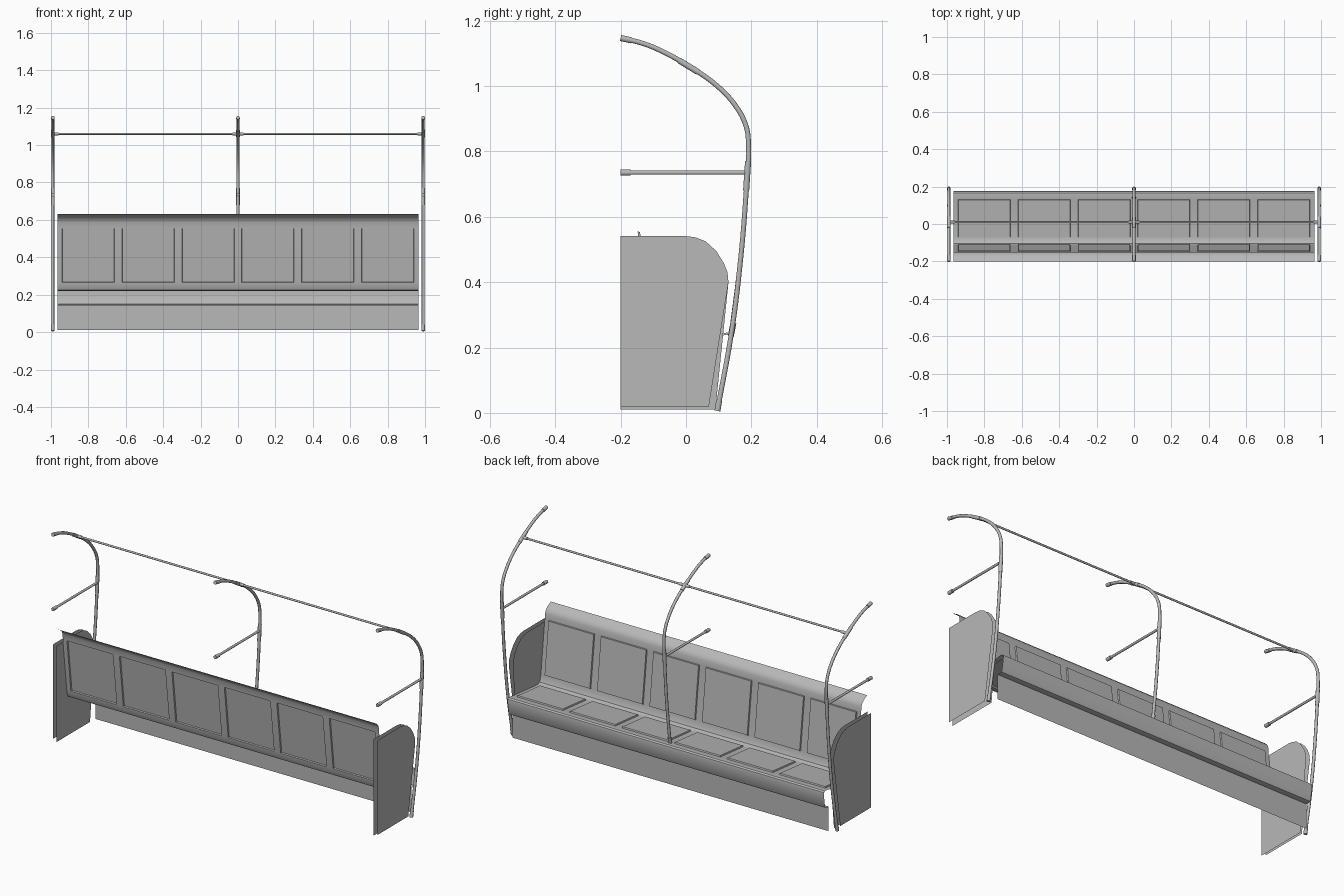
import bpy
import bmesh
from math import radians

cube = bpy.data.objects.get("Cube")
if cube:
    bpy.data.objects.remove(cube, do_unlink=True)

grey = bpy.data.materials.new("plain grey")
grey.use_nodes = True
grey.diffuse_color = (0.48, 0.48, 0.48, 1)
grey.node_tree.nodes["Principled BSDF"].inputs["Base Color"].default_value = (0.48, 0.48, 0.48, 1)

HALF = 0.965      # half length of the bench
POLE_X = 0.99     # end pole position


def smooth(obj, angle=30):
    bpy.ops.object.select_all(action="DESELECT")
    obj.select_set(True)
    bpy.context.view_layer.objects.active = obj
    bpy.ops.object.shade_smooth_by_angle(angle=radians(angle))


def finish(bm, name):
    mesh = bpy.data.meshes.new(name)
    bm.to_mesh(mesh)
    bm.free()
    mesh.materials.append(grey)
    obj = bpy.data.objects.new(name, mesh)
    bpy.context.collection.objects.link(obj)
    smooth(obj)
    return obj


def tube(name, points, radius):
    """Round bar through the points."""
    curve = bpy.data.curves.new(name, "CURVE")
    curve.dimensions = "3D"
    curve.bevel_depth = radius
    curve.bevel_resolution = 3
    curve.resolution_u = 5
    curve.use_fill_caps = True
    spline = curve.splines.new("BEZIER")
    spline.bezier_points.add(len(points) - 1)
    for bp, p in zip(spline.bezier_points, points):
        bp.co = p
        bp.handle_left_type = bp.handle_right_type = "AUTO"
    curve.materials.append(grey)
    obj = bpy.data.objects.new(name, curve)
    bpy.context.collection.objects.link(obj)
    bpy.ops.object.select_all(action="DESELECT")
    obj.select_set(True)
    bpy.context.view_layer.objects.active = obj
    bpy.ops.object.convert(target="MESH")
    smooth(bpy.context.view_layer.objects.active, 50)


def sheet(name, profile, xs, panel_rows=()):
    """Sweep a (y, z) profile along x; chosen rows get raised panels in every odd column."""
    bm = bmesh.new()
    cols = [[bm.verts.new((x, y, z)) for y, z in profile] for x in xs]
    panels = []
    for i in range(len(xs) - 1):
        for j in range(len(profile) - 1):
            a, b = cols[i], cols[i + 1]
            face = bm.faces.new((a[j], a[j + 1], b[j + 1], b[j]))
            if j in panel_rows and i % 2 == 1:
                panels.append(face)
    bm.normal_update()
    if panels:
        bmesh.ops.inset_individual(bm, faces=panels, thickness=0.003, depth=0.007)
    return finish(bm, name)


# Seat and backrest: one pressed shell with six raised panels on each
columns = [-HALF]
for k in range(6):
    start = -0.94 + 0.32 * k
    columns += [start, start + 0.28]
columns.append(HALF)

seat_profile = [
    (0.135, 0.146), (0.153, 0.146), (0.162, 0.149), (0.167, 0.158),
    (0.177, 0.225), (0.175, 0.237), (0.167, 0.243), (0.15, 0.243),
    (0.13, 0.239), (-0.07, 0.219), (-0.09, 0.219), (-0.103, 0.225),
    (-0.11, 0.24), (-0.114, 0.265), (-0.148, 0.555),
    (-0.15, 0.585), (-0.157, 0.602), (-0.172, 0.617), (-0.2, 0.632),
]
sheet("seat_shell", seat_profile, columns, panel_rows=(8, 13))
sheet("front_apron", [(0.135, 0.01), (0.135, 0.146)], [-HALF, HALF])

# End panels: two thin plates on each side
crown = [(0.13, 0.4), (0.127, 0.43), (0.115, 0.46), (0.092, 0.496),
         (0.06, 0.525), (0.03, 0.537), (0, 0.541), (-0.2, 0.541)]


def end_plate(name, x, lower):
    bm = bmesh.new()
    face = bm.faces.new([bm.verts.new((x, y, z)) for y, z in lower + crown])
    if x < 0:
        face.normal_flip()
    finish(bm, name)


for side, s in (("left", 1), ("right", -1)):
    end_plate(side + "_inner_plate", s * (HALF + 0.001), [(-0.2, 0.01), (0.09, 0.01)])
    end_plate(side + "_outer_plate", s * POLE_X, [(-0.2, 0.02), (0.07, 0.02)])

# Curved poles with arms and sleeves
upper = [(0.14, 0.25), (0.165, 0.45), (0.183, 0.66), (0.191, 0.83),
         (0.183, 0.88), (0.15, 0.942), (0.09, 1.005), (0.01, 1.06),
         (-0.06, 1.1), (-0.13, 1.13), (-0.2, 1.147)]
sleeves = {
    "tip": [(-0.2, 1.147), (-0.167, 1.14)],
    "crossbar": [(0.037, 1.043), (-0.022, 1.079)],
    "arm": [(0.184, 0.68), (0.19, 0.77)],
    "arm_end": [(-0.2, 0.735), (-0.17, 0.735)],
}
for place, x in (("left", POLE_X), ("middle", 0), ("right", -POLE_X)):
    def at(points):
        return [(x, y, z) for y, z in points]

    foot = [] if x == 0 else [(0.096, 0.006)]
    tube(place + "_pole", at(foot + upper), 0.008)
    tube(place + "_arm", at([(-0.2, 0.735), (0.187, 0.735)]), 0.0065)
    for part, ends in sleeves.items():
        tube(f"{place}_{part}_sleeve", at(ends), 0.0098)
    collar = [(0.137, 0.235), (0.145, 0.275)] if x == 0 else [(0.096, 0.006), (0.102, 0.04)]
    tube(place + "_foot_collar", at(collar), 0.0095)

# Long crossbar with its sleeves
tube("crossbar", [(-POLE_X, 0.01, 1.06), (POLE_X, 0.01, 1.06)], 0.0055)
for name, x0, x1 in (("left", 0.96, 0.99), ("middle", -0.03, 0.03), ("right", -0.99, -0.96)):
    tube(name + "_crossbar_socket", [(x0, 0.01, 1.06), (x1, 0.01, 1.06)], 0.008)
